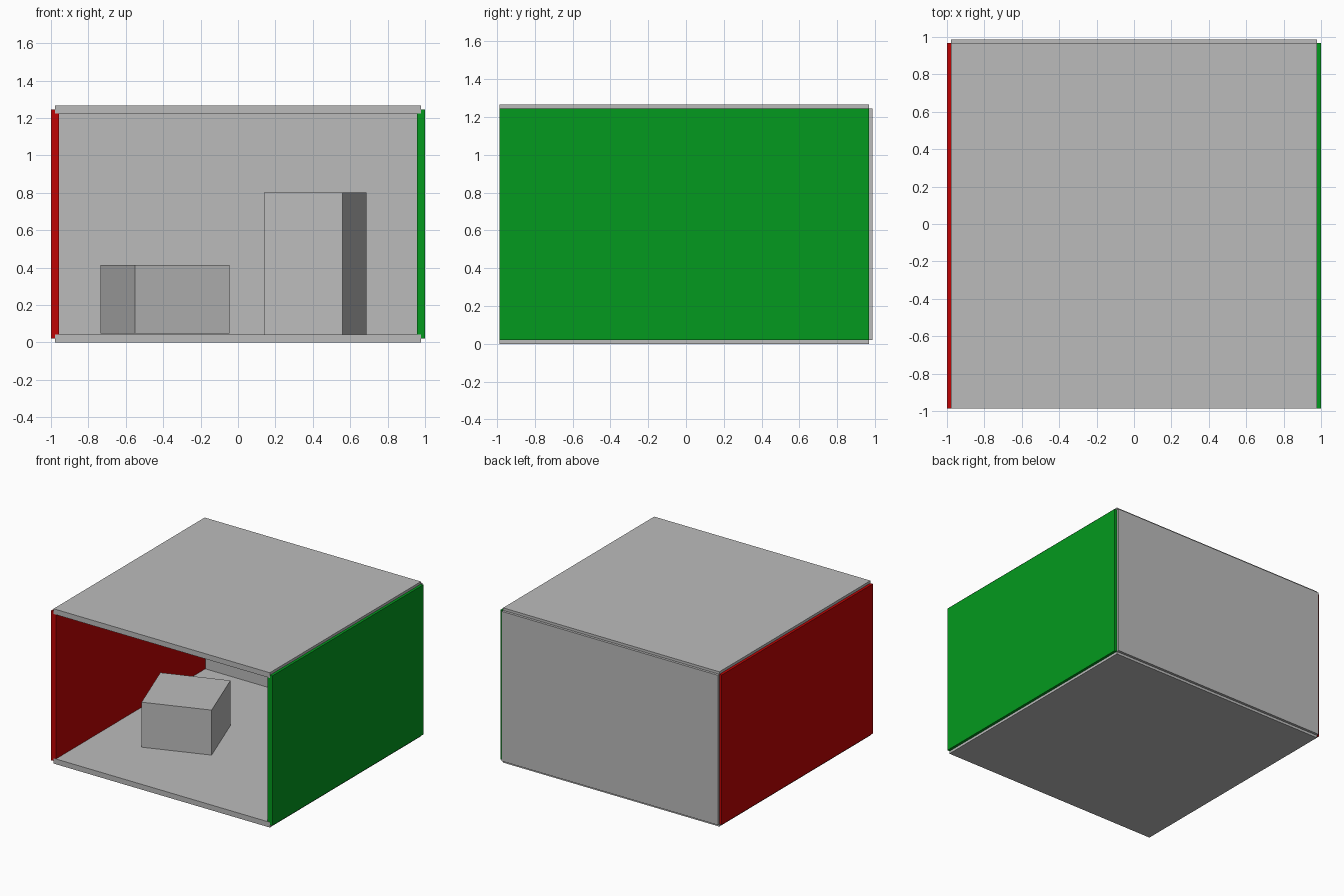
import bpy
import math
from mathutils import Matrix

if "Cube" in bpy.data.objects:
    bpy.data.objects.remove(bpy.data.objects["Cube"])


def material(name, rgb):
    mat = bpy.data.materials.new(name)
    mat.diffuse_color = (*rgb, 1.0)
    mat.use_nodes = True
    mat.node_tree.nodes["Principled BSDF"].inputs["Base Color"].default_value = mat.diffuse_color
    return mat


GREY = material("mid grey", (0.5, 0.5, 0.5))
RED = material("red", (0.52, 0.001, 0.001))
GREEN = material("green", (0.001, 0.32, 0.013))


def block(name, center, size, mat, turn=0.0):
    """Axis-aligned box, optionally turned around its vertical axis."""
    bpy.ops.mesh.primitive_cube_add(size=1, location=center)
    obj = bpy.context.object
    obj.name = name
    obj.data.transform(Matrix.Diagonal((*size, 1.0)))
    obj.rotation_euler.z = math.radians(turn)
    obj.data.materials.append(mat)
    return obj


T = 0.043          # panel thickness
W = 1.957          # panel width
D = 1.953          # panel depth
H = 1.225          # wall height
MID_Y = -0.01      # centre of the floor, ceiling and side walls
MID_Z = 0.633

# Floor and ceiling
for name, z in (("floor", T / 2), ("ceiling", 2 * MID_Z - T / 2)):
    block(name, (0, MID_Y, z), (W, D, T), GREY)

# Back wall, straddling the rear edges of floor and ceiling
block("back_wall", (0, 0.987 - T / 2, MID_Z), (W, T, H), GREY)

# Coloured side walls, set back a hair from the floor's front edge
for name, side, mat in (("left_wall", -1, RED), ("right_wall", 1, GREEN)):
    block(name, (side * (1 - T / 2), MID_Y + 0.0005, MID_Z), (T, D - 0.001, H), mat)

# Short and tall boxes standing in the room
block("short_box", (-0.39, -0.115, 0.231), (0.538, 0.538, 0.368), GREY, 20)
block("tall_box", (0.413, 0.47, 0.423), (0.439, 0.439, 0.76), GREY, -16.8)
